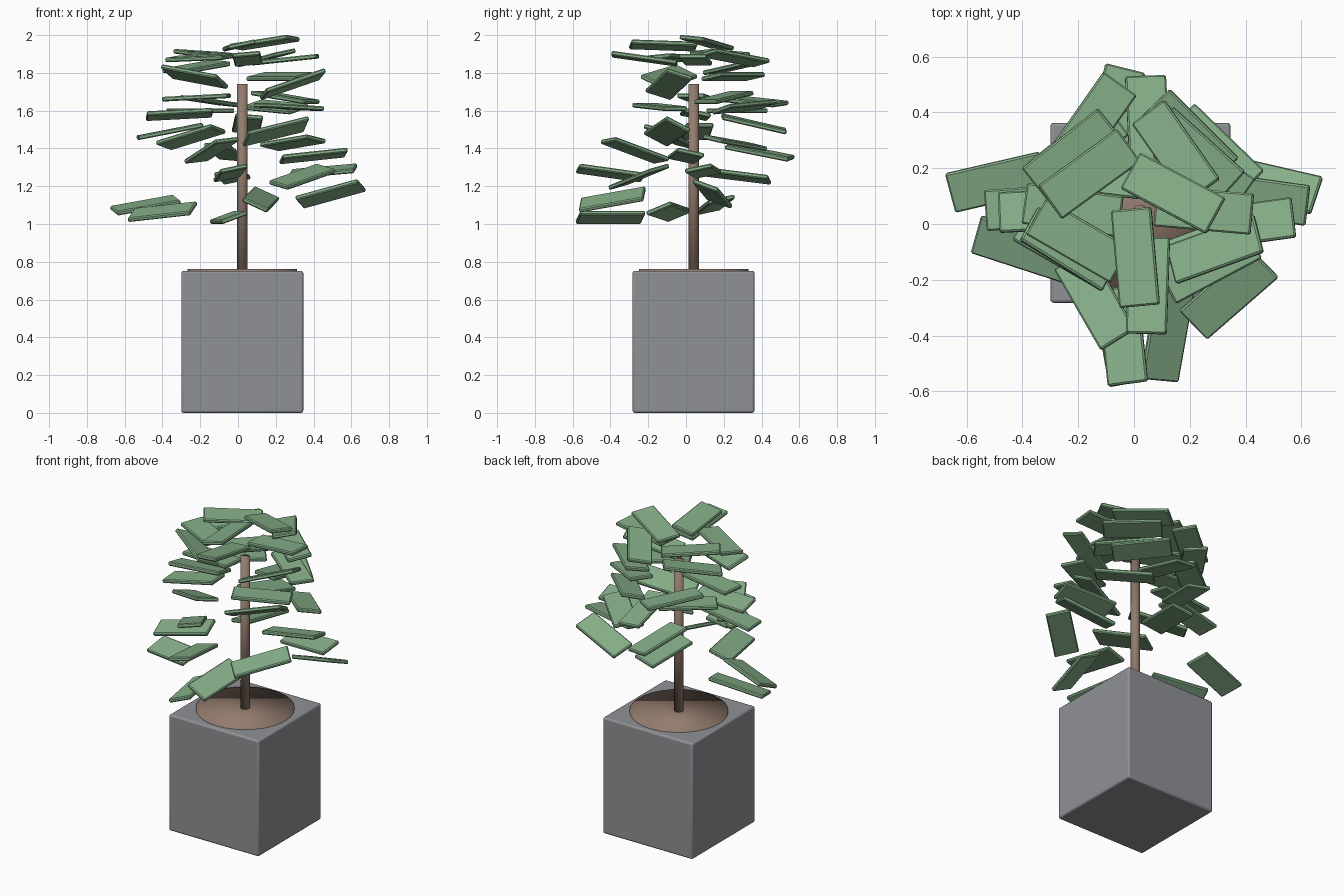
import bpy
import bmesh
from math import radians
from mathutils import Matrix, Vector

default_cube = bpy.data.objects.get("Cube")
if default_cube:
    bpy.data.objects.remove(default_cube, do_unlink=True)


def make_material(name, red, green, blue):
    colour = (red, green, blue, 1.0)
    material = bpy.data.materials.new(name)
    material.use_nodes = True
    material.diffuse_color = colour
    shader = material.node_tree.nodes["Principled BSDF"]
    shader.inputs["Base Color"].default_value = colour
    return material


grey = make_material("planter grey", 0.28, 0.285, 0.305)
brown = make_material("bark brown", 0.29, 0.2, 0.155)
green = make_material("leaf green", 0.24, 0.43, 0.25)

AXIS = Vector((0.023, 0.04, 0))


def add_object(name, mesh, matrix):
    obj = bpy.data.objects.new(name, mesh)
    bpy.context.collection.objects.link(obj)
    obj.matrix_world = matrix
    return obj


def box_mesh(name, size, bevel, segments, material):
    """Box centred on its origin, with flat sides and smooth rounded edges."""
    bm = bmesh.new()
    bmesh.ops.create_cube(bm, size=1)
    bmesh.ops.scale(bm, vec=size, verts=bm.verts)
    rounded = bmesh.ops.bevel(bm, geom=bm.edges[:], offset=bevel, segments=segments,
                              profile=0.5, affect='EDGES')
    for face in rounded["faces"]:
        # Side faces point along one axis only; they stay flat
        face.smooth = segments > 1 and max(map(abs, face.normal)) < 0.999
    mesh = bpy.data.meshes.new(name)
    bm.to_mesh(mesh)
    bm.free()
    mesh.materials.append(material)
    return mesh


def add_cylinder(name, radius, bottom, top, sides, material):
    """Upright smooth cylinder on the plant's axis."""
    bm = bmesh.new()
    bmesh.ops.create_cone(bm, cap_ends=True, segments=sides, radius1=radius,
                          radius2=radius, depth=top - bottom)
    for face in bm.faces:
        face.smooth = True
    mesh = bpy.data.meshes.new(name)
    bm.to_mesh(mesh)
    bm.free()
    mesh.materials.append(material)
    centre = AXIS + Vector((0, 0, (top + bottom) / 2))
    return add_object(name, mesh, Matrix.Translation(centre))


# Planter, soil and trunk
planter_height = 0.752
planter_mesh = box_mesh("planter", (0.645, 0.645, planter_height), 0.012, 3, grey)
add_object("planter", planter_mesh,
           Matrix.Translation(AXIS + Vector((0, 0, planter_height / 2))))
add_cylinder("soil", 0.29, 0.7, 0.761, 32, brown)
add_cylinder("trunk", 0.028, 0.72, 1.74, 24, brown)

# Leaf plates by tier: x, y, z, then yaw, pitch and roll in degrees
lower_leaves = [
    (-0.49, 0.15, 1.10, 13, 10, 12),
    (-0.40, -0.09, 1.065, -18, 6, 22),
    (-0.05, -0.40, 1.035, 100, 0, -20),
    (0.12, -0.39, 1.13, 80, 10, 25),
    (0.49, 0.14, 1.16, -13, 15, -20),
    (0.34, -0.25, 1.25, 41, 15, 12),
    (0.45, 0.09, 1.28, -8, 5, 12),
    (-0.04, -0.40, 1.27, 96, -8, -12),
    (0.40, 0.00, 1.36, 8, 6, -12),
    (-0.14, -0.27, 1.39, -60, 18, 6),
    (-0.03, 0.27, 1.255, 82, -7, -12),
    (-0.07, 0.39, 1.38, 77, -11, 5),
    (0.29, 0.26, 1.43, -44, 7, -10),
]
middle_leaves = [
    (-0.36, 0.06, 1.49, 4, 11, 0),
    (-0.25, -0.08, 1.46, -30, 15, -12),
    (0.20, -0.10, 1.49, 20, 13, -28),
    (0.05, 0.36, 1.53, 93, -13, 5),
    (-0.15, 0.36, 1.65, 55, -5, 5),
    (-0.31, 0.05, 1.58, 3, 3, -12),
    (0.27, -0.14, 1.62, 28, -3, 0),
    (0.20, 0.31, 1.62, -45, -4, 14),
    (-0.22, 0.05, 1.67, -8, 3, 0),
    (0.25, 0.20, 1.67, -35, -8, 0),
    (-0.20, 0.27, 1.60, 38, 0, 0),
]
upper_leaves = [
    (0.29, -0.09, 1.74, 20, 18, -18),
    (-0.23, -0.09, 1.78, -32, -9, -24),
    (-0.22, 0.25, 1.83, 38, 8, 5),
    (0.22, 0.25, 1.78, -42, 0, 10),
    (0.25, 0.05, 1.87, -5, 6, 0),
    (-0.20, -0.06, 1.88, -30, 2, 5),
    (0.05, -0.22, 1.875, -92, 8, 5),
    (0.15, 0.26, 1.88, -55, 9, 10),
    (-0.16, 0.18, 1.90, 36, -3, 5),
    (0.005, -0.12, 1.945, -85, 2, 12),
    (0.14, 0.11, 1.96, -28, 8, -5),
]

leaf_mesh = box_mesh("leaf", (0.35, 0.147, 0.024), 0.006, 1, green)
tiers = {"lower_leaf": lower_leaves, "middle_leaf": middle_leaves,
         "upper_leaf": upper_leaves}
for tier_name, leaves in tiers.items():
    for number, (x, y, z, yaw, pitch, roll) in enumerate(leaves, start=1):
        placement = (Matrix.Translation((x, y, z))
                     @ Matrix.Rotation(radians(yaw), 4, 'Z')
                     @ Matrix.Rotation(radians(-pitch), 4, 'Y')
                     @ Matrix.Rotation(radians(roll), 4, 'X'))
        add_object(f"{tier_name}_{number}", leaf_mesh, placement)
